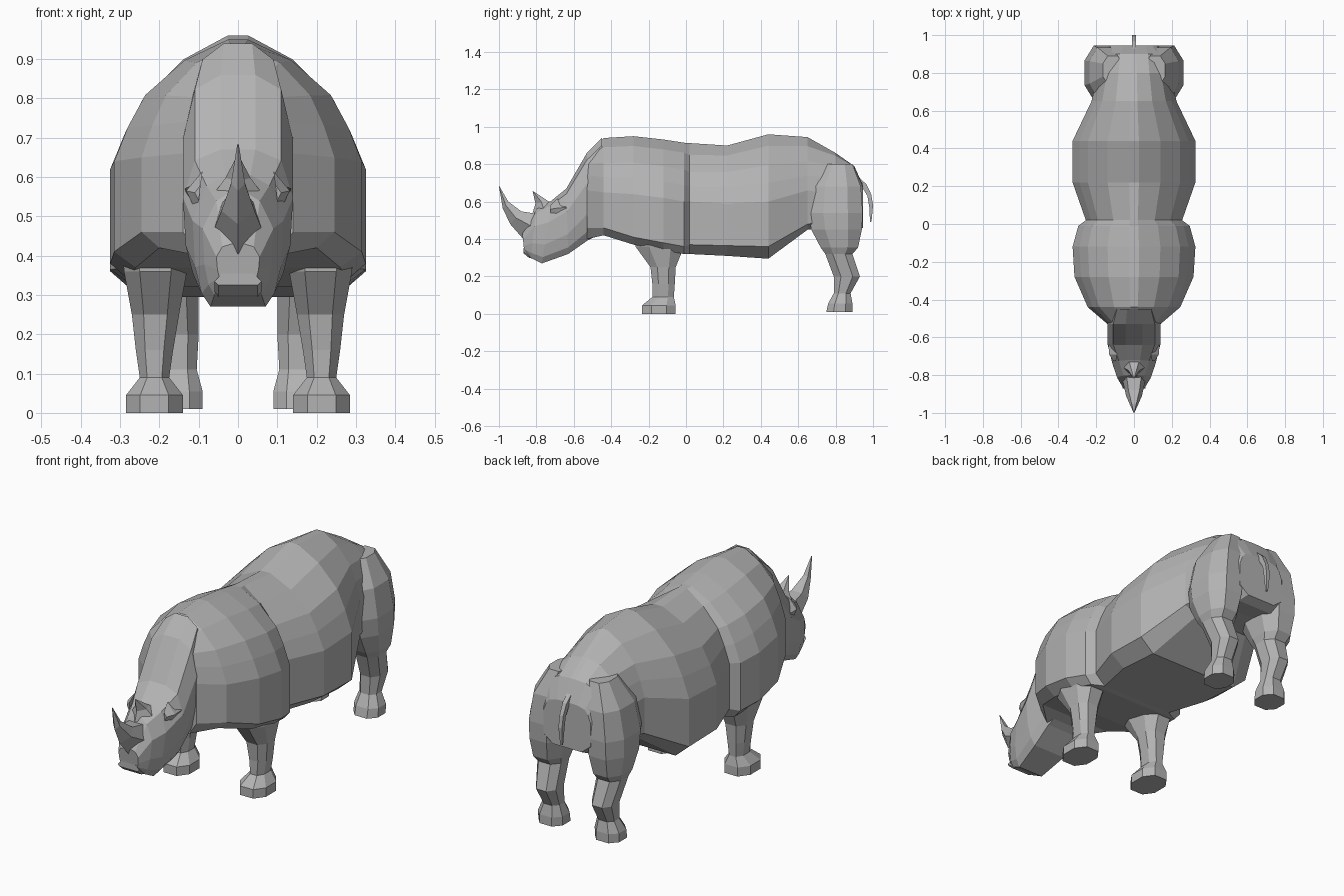
import bpy, bmesh, math

grey = bpy.data.materials.new("hide grey")
grey.diffuse_color = (0.45, 0.45, 0.45, 1)


def loft(name, rings):
    """Skin a list of equal-length closed rings, capping both ends."""
    bm = bmesh.new()
    rows = [[bm.verts.new(p) for p in r] for r in rings]
    n = len(rows[0])
    for a, b in zip(rows, rows[1:]):
        for i in range(n):
            j = (i + 1) % n
            bm.faces.new((a[i], a[j], b[j], b[i]))
    bm.faces.new(rows[0])
    bm.faces.new(rows[-1])
    bmesh.ops.remove_doubles(bm, verts=bm.verts, dist=1e-4)
    bmesh.ops.recalc_face_normals(bm, faces=bm.faces)
    me = bpy.data.meshes.new(name)
    bm.to_mesh(me)
    bm.free()
    me.materials.append(grey)
    ob = bpy.data.objects.new(name, me)
    bpy.context.collection.objects.link(ob)
    return ob


def both(half):
    """Close a right-hand profile with its mirror image."""
    return half + [(-x, y, z) for x, y, z in reversed(half)]


# Trunk: y, top, half width, height of widest point, side bottom, belly, belly half width, boxiness
def trunk_ring(y, top, w, mid, low, belly, wb, p):
    shape = [(0.08, 0), (0.43, 0.17), (0.75, 0.457), (0.89, 0.72), (1, 1)]
    half = [(w * fx, y, top - (top - mid) * fz ** p) for fx, fz in shape]
    return both(half + [(w, y, low), (wb, y, belly)])


loft("body", [trunk_ring(*r) for r in [
    (-0.53, 0.86, 0.14, 0.66, 0.46, 0.40, 0.10, 1.6),
    (-0.44, 0.94, 0.245, 0.65, 0.46, 0.42, 0.20, 1),
    (-0.28, 0.95, 0.315, 0.64, 0.41, 0.37, 0.26, 1),
    (-0.12, 0.932, 0.325, 0.62, 0.38, 0.34, 0.28, 1),
    (-0.01, 0.915, 0.295, 0.60, 0.36, 0.32, 0.26, 1),
    (0.02, 0.913, 0.255, 0.60, 0.37, 0.32, 0.20, 0.9),
    (0.22, 0.90, 0.325, 0.59, 0.365, 0.31, 0.25, 1),
    (0.44, 0.96, 0.325, 0.60, 0.36, 0.295, 0.25, 1),
    (0.65, 0.945, 0.225, 0.66, 0.48, 0.45, 0.15, 1),
    (0.80, 0.86, 0.19, 0.64, 0.50, 0.45, 0.12, 1.5),
    (0.90, 0.79, 0.17, 0.64, 0.48, 0.44, 0.10, 2.2),
    (0.945, 0.69, 0.13, 0.62, 0.50, 0.46, 0.08, 2.2)]])


# Head: top (y, z), bottom (y, z), half widths at crown, cheek, jaw
def head_ring(ty, tz, by, bz, wt, wm, wb):
    def at(x, t):
        return (x, ty + (by - ty) * t, tz + (bz - tz) * t)
    return both([at(wt * 0.4, 0), at(wt, 0.08), at(wm, 0.35),
                 at(wm * 0.95, 0.7), at((wm + wb) / 2, 0.9), at(wb, 1)])


loft("head", [head_ring(*r) for r in [
    (-0.45, 0.94, -0.45, 0.43, 0.09, 0.13, 0.08),
    (-0.53, 0.86, -0.53, 0.39, 0.11, 0.14, 0.09),
    (-0.64, 0.67, -0.63, 0.32, 0.11, 0.14, 0.09),
    (-0.72, 0.605, -0.77, 0.27, 0.08, 0.115, 0.07),
    (-0.80, 0.56, -0.83, 0.30, 0.055, 0.09, 0.06),
    (-0.875, 0.43, -0.865, 0.335, 0.04, 0.055, 0.04)]])
# Lower lip
loft("lower_lip", [both([(0.04, y, z + 0.03), (0.06, y, z + 0.01), (0.05, y, z)])
                   for y, z in [(-0.78, 0.285), (-0.84, 0.30), (-0.87, 0.325)]])


# Horns: back (y, z), front (y, z), half width
def horn_ring(by, bz, fy, fz, w):
    my, mz = (by + fy) / 2, (bz + fz) / 2
    return [(0, fy, fz), (w, my, mz), (w * 0.7, by, bz),
            (-w * 0.7, by, bz), (-w, my, mz)]


loft("front_horn", [horn_ring(*r) for r in [
    (-0.77, 0.53, -0.87, 0.40, 0.062),
    (-0.88, 0.548, -0.94, 0.48, 0.042),
    (-0.95, 0.60, -0.98, 0.565, 0.018),
    (-0.998, 0.683, -1.0, 0.683, 0.002)]])
loft("rear_horn", [horn_ring(*r) for r in [
    (-0.70, 0.58, -0.82, 0.54, 0.06),
    (-0.74, 0.605, -0.805, 0.59, 0.032),
    (-0.815, 0.655, -0.82, 0.655, 0.002)]])


# Legs: z, x range, y range, as chamfered boxes
def leg_ring(z, x0, x1, y0, y1, s):
    cx, cy, rx, ry = (x0 + x1) / 2, (y0 + y1) / 2, (x1 - x0) / 2, (y1 - y0) / 2
    outline = [(1, -.45), (1, .45), (.5, 1), (-.5, 1),
               (-1, .45), (-1, -.45), (-.5, -1), (.5, -1)]
    return [(s * (cx + rx * u), cy + ry * v, z) for u, v in outline]


front = [(0.50, 0.14, 0.30, -0.27, -0.01), (0.36, 0.13, 0.29, -0.27, -0.01),
         (0.25, 0.15, 0.27, -0.19, -0.055), (0.16, 0.165, 0.26, -0.18, -0.06),
         (0.09, 0.175, 0.25, -0.18, -0.065), (0.045, 0.14, 0.285, -0.235, -0.055),
         (0.0, 0.14, 0.285, -0.235, -0.055)]
hind = [(0.80, 0.06, 0.165, 0.74, 0.89), (0.68, 0.07, 0.235, 0.67, 0.935),
        (0.54, 0.065, 0.262, 0.655, 0.945), (0.45, 0.07, 0.26, 0.67, 0.94),
        (0.355, 0.09, 0.245, 0.72, 0.92), (0.32, 0.10, 0.23, 0.745, 0.89),
        (0.20, 0.10, 0.21, 0.79, 0.93), (0.11, 0.105, 0.20, 0.79, 0.88),
        (0.055, 0.09, 0.225, 0.76, 0.89), (0.01, 0.09, 0.225, 0.75, 0.89)]
for s, side in ((1, "right"), (-1, "left")):
    loft("front_leg_" + side, [leg_ring(*r, s) for r in front])
    loft("hind_leg_" + side, [leg_ring(*r, s) for r in hind])
    # Small brow flap on the side of the head
    loft("ear_" + side, [
        [(s * 0.09, -0.62, 0.60), (s * 0.135, -0.64, 0.57), (s * 0.12, -0.64, 0.52)],
        [(s * 0.09, -0.69, 0.615), (s * 0.132, -0.69, 0.565), (s * 0.11, -0.70, 0.52)],
        [(s * 0.095, -0.725, 0.58), (s * 0.11, -0.725, 0.56), (s * 0.10, -0.725, 0.54)]])

# Tail: thin hanging strip
loft("tail", [[(w, y - d, z), (w, y, z + d * 0.5), (-w, y, z + d * 0.5), (-w, y - d, z)]
              for y, z, w, d in [(0.93, 0.71, 0.012, 0.03), (0.965, 0.68, 0.011, 0.025),
                                 (0.99, 0.63, 0.01, 0.02), (1.0, 0.57, 0.01, 0.02),
                                 (0.992, 0.49, 0.005, 0.008)]])
